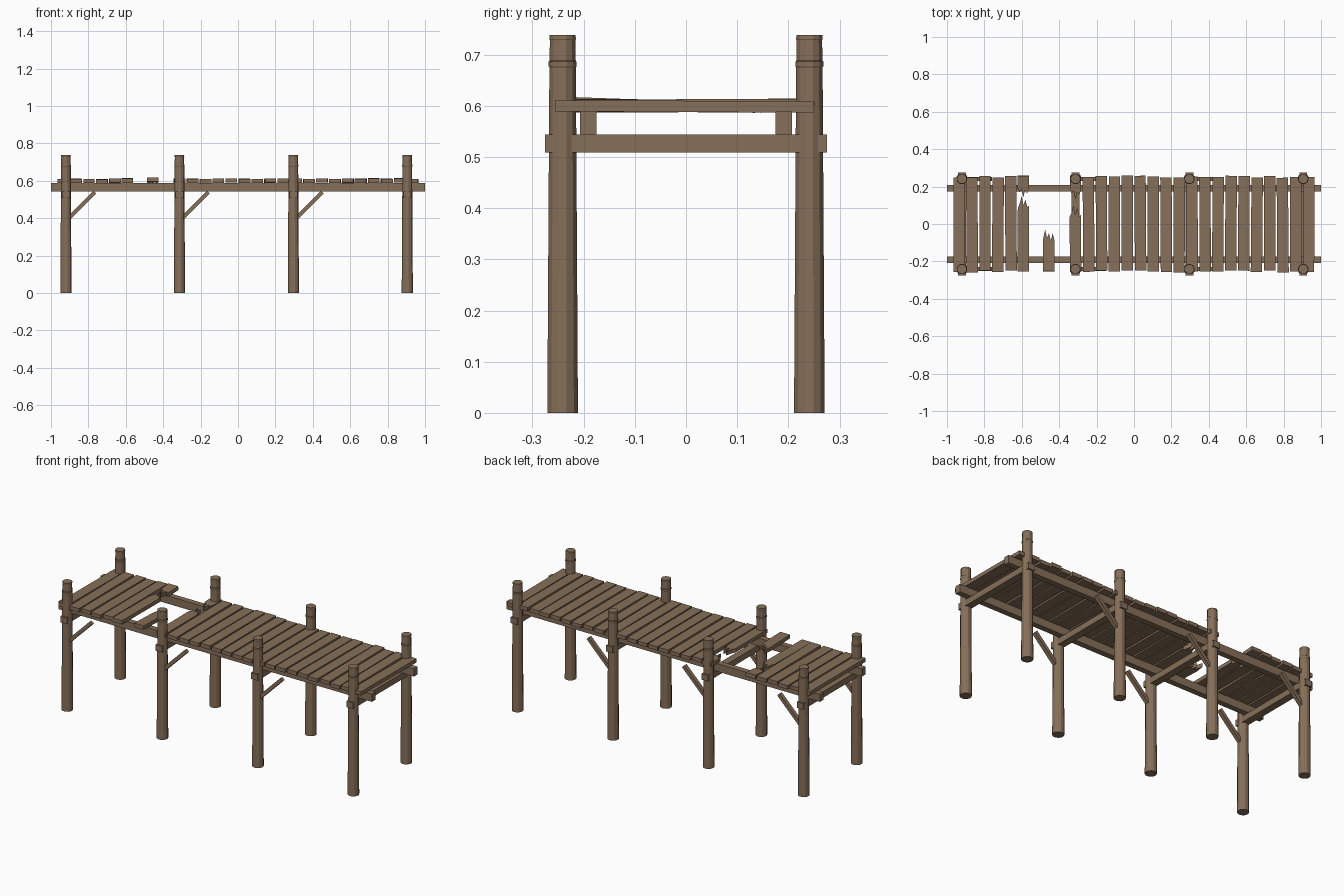
import bpy, bmesh, math, random
from mathutils import Matrix, Vector

if "Cube" in bpy.data.objects:
    bpy.data.objects.remove(bpy.data.objects["Cube"], do_unlink=True)
random.seed(4)

wood = bpy.data.materials.new("weathered brown wood")
wood.use_nodes = True
wood.diffuse_color = (0.24, 0.16, 0.10, 1)
wood.node_tree.nodes["Principled BSDF"].inputs["Base Color"].default_value = wood.diffuse_color


def finish(name, bm, matrix=None):
    bmesh.ops.recalc_face_normals(bm, faces=bm.faces)
    mesh = bpy.data.meshes.new(name)
    bm.to_mesh(mesh)
    bm.free()
    mesh.materials.append(wood)
    obj = bpy.data.objects.new(name, mesh)
    bpy.context.scene.collection.objects.link(obj)
    if matrix is not None:
        obj.matrix_world = matrix
    return obj


def beam(name, size, matrix):
    bm = bmesh.new()
    bmesh.ops.create_cube(bm, size=1)
    bmesh.ops.scale(bm, vec=size, verts=bm.verts)
    return finish(name, bm, matrix)


def lathe(name, profile, x, y, sides=12):
    """Stack rings of (radius, height) into a closed faceted solid."""
    bm = bmesh.new()
    rings = []
    for r, z in profile:
        angles = [math.tau * (i + 0.5) / sides for i in range(sides)]
        rings.append([bm.verts.new((r * math.cos(a), r * math.sin(a), z)) for a in angles])
    for low, high in zip(rings, rings[1:]):
        for i in range(sides):
            j = (i + 1) % sides
            bm.faces.new((low[i], low[j], high[j], high[i]))
    bm.faces.new(rings[0][::-1])
    bm.faces.new(rings[-1])
    return finish(name, bm, Matrix.Translation((x, y, 0)))


def plank(name, x, front, back, z=0.6, yaw=0, tilt=0):
    """Each end is a list of y values across the width; several give a splintered end."""
    half, thick = 0.0305, 0.022
    mid = (front[0] + back[0]) / 2

    def edge(ys):
        return [(-half + 2 * half * i / (len(ys) - 1), y - mid) for i, y in enumerate(ys)]

    bm = bmesh.new()
    outline = edge(front) + edge(back)[::-1]
    face = bm.faces.new([bm.verts.new((px, py, -thick / 2)) for px, py in outline])
    grown = bmesh.ops.extrude_face_region(bm, geom=[face])["geom"]
    top = [v for v in grown if isinstance(v, bmesh.types.BMVert)]
    bmesh.ops.translate(bm, vec=(0, 0, thick), verts=top)
    place = Matrix.Translation((x, mid, z))
    return finish(name, bm, place @ Matrix.Rotation(yaw, 4, "Z") @ Matrix.Rotation(tilt, 4, "X"))


# Posts with a raised band and a capped top, cross beams and diagonal braces
post_x = [-0.92, -0.313, 0.296, 0.905]
post_profile = [(0.031, 0), (0.0268, 0.675), (0.0282, 0.677), (0.0282, 0.686),
                (0.0265, 0.688), (0.0258, 0.728), (0.0268, 0.73), (0.0262, 0.738)]
for n, x in enumerate(post_x):
    beam(f"cross_beam_{n}", (0.042, 0.55, 0.035), Matrix.Translation((x, 0, 0.526)))
    for side, y in (("front", -0.241), ("back", 0.241)):
        lathe(f"{side}_post_{n}", post_profile, x, y)
        if n < 3:
            low, high = Vector((x + 0.015, y, 0.4)), Vector((x + 0.155, y, 0.54))
            angle = -math.atan2(high.z - low.z, high.x - low.x)
            beam(f"{side}_brace_{n}", ((high - low).length, 0.022, 0.02),
                 Matrix.Translation((low + high) / 2) @ Matrix.Rotation(angle, 4, "Y"))

# Long stringers under the deck
for side, y in (("front", -0.191), ("back", 0.191)):
    beam(f"{side}_stringer", (2, 0.033, 0.045), Matrix.Translation((0, y, 0.566)))

# Deck planks, with a few broken or missing
broken = {5, 6, 7, 8, 9}
for i in range(28):
    if i in broken:
        continue
    shift = random.uniform(-0.006, 0.006)
    plank(f"deck_plank_{i}", -0.935 + 0.0692 * i, [shift - 0.253] * 2, [shift + 0.253] * 2,
          z=0.6 + random.uniform(-0.002, 0.002), yaw=random.uniform(-0.009, 0.009),
          tilt=random.uniform(-0.006, 0.006))

# Splintered planks around the hole
plank("broken_plank_front", -0.592, [-0.253] * 2, [0.08, 0.11, 0.15, 0.1, 0.13, 0.09, 0.1],
      yaw=-0.006)
plank("broken_plank_back", -0.592, [0.19, 0.17, 0.185, 0.145, 0.18, 0.165, 0.19], [0.258] * 2,
      z=0.602, tilt=0.06)
plank("plank_stub", -0.455, [-0.253] * 2, [-0.08, -0.03, -0.075, -0.05, -0.09, -0.05, -0.09],
      z=0.604, tilt=-0.035)
plank("split_plank_front", -0.313, [-0.253] * 2, [0.04, 0.06, 0.1, 0.05, 0.09, 0.04, 0.05],
      yaw=0.005)
plank("split_plank_back", -0.313, [0.19, 0.16, 0.18, 0.13, 0.17, 0.15, 0.19], [0.258] * 2,
      tilt=0.03)
